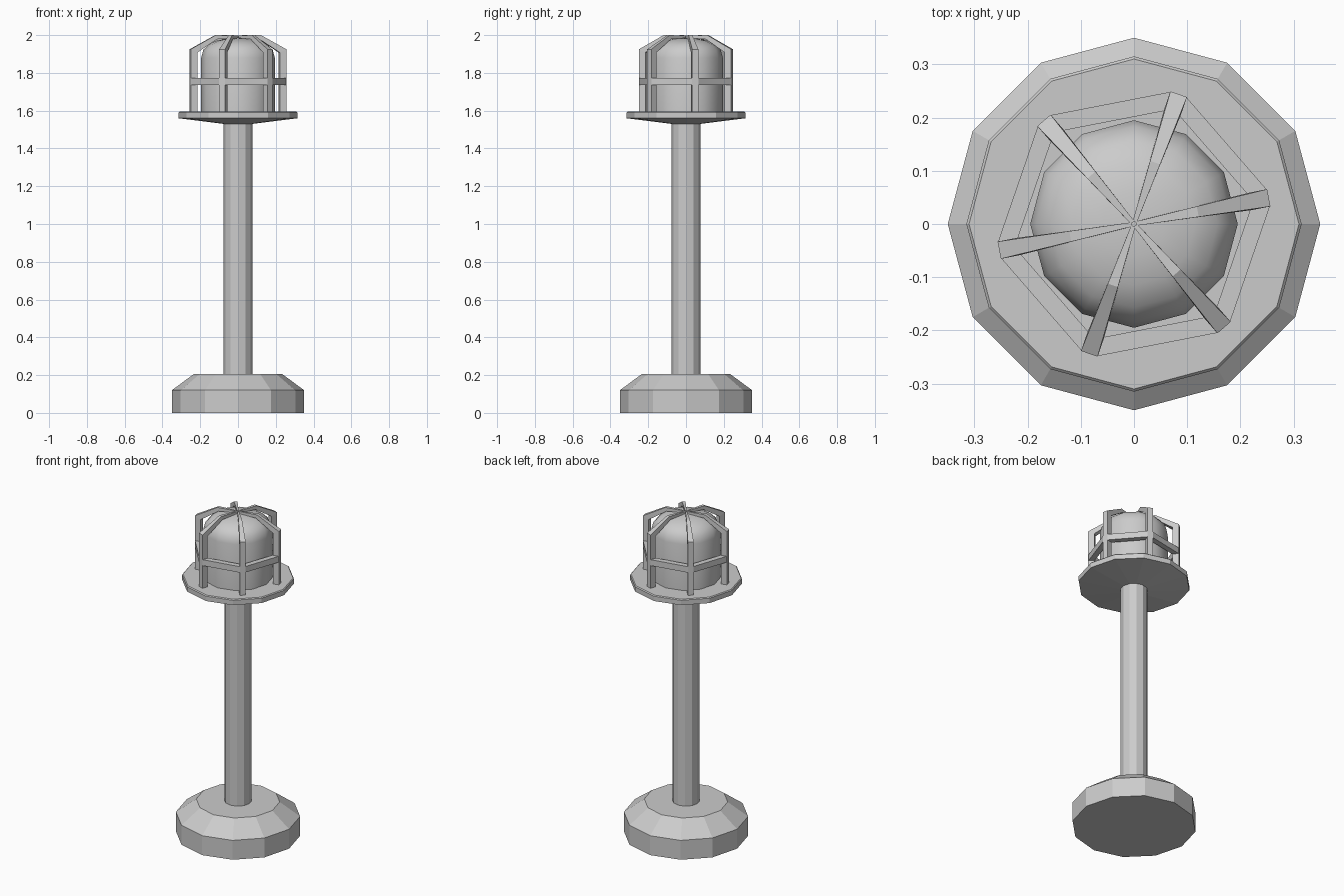
import bpy
import bmesh
from math import sin, cos, radians, tau

if "Cube" in bpy.data.objects:
    bpy.data.objects.remove(bpy.data.objects["Cube"])

SIDES = 12
BAR_ANGLE = radians(11)


def make_object(name, bm):
    bmesh.ops.recalc_face_normals(bm, faces=bm.faces[:])
    mesh = bpy.data.meshes.new(name)
    bm.to_mesh(mesh)
    bm.free()
    obj = bpy.data.objects.new(name, mesh)
    bpy.context.collection.objects.link(obj)
    return obj


def skin(bm, loops, closed=False):
    """Join equal-length vertex loops with quads; cap or close the ends."""
    n = len(loops[0])
    pairs = list(zip(loops, loops[1:]))
    if closed:
        pairs.append((loops[-1], loops[0]))
    for a, b in pairs:
        for i in range(n):
            j = (i + 1) % n
            bm.faces.new((a[i], a[j], b[j], b[i]))
    if not closed:
        bm.faces.new(loops[0])
        bm.faces.new(loops[-1])


def lathe(name, profile):
    """Stack of 12-sided rings from (radius, z) points, capped at both ends."""
    bm = bmesh.new()
    loops = [[bm.verts.new((r * cos(tau * i / SIDES), r * sin(tau * i / SIDES), z))
              for i in range(SIDES)] for r, z in profile]
    skin(bm, loops)
    return make_object(name, bm)


# Foot, pole and lamp tray
lathe("base", [(0.35, 0), (0.35, 0.12), (0.235, 0.205)])
lathe("pole", [(0.077, 0.2), (0.077, 1.54)])
lathe("lamp_tray", [(0.077, 1.53), (0.315, 1.56), (0.315, 1.59), (0.31, 1.595)])

# Smooth glass dome
dome = lathe("lamp_dome", [(0.195, 1.59), (0.195, 1.88), (0.184, 1.92), (0.157, 1.95),
                           (0.115, 1.97), (0.06, 1.981), (0.01, 1.983)])
bpy.context.view_layer.objects.active = dome
dome.select_set(True)
bpy.ops.object.shade_smooth_by_angle(angle=radians(40))
dome.select_set(False)

# Six bent guard bars: (outer r, outer z, inner r, inner z, half width)
BAR = [(0.258, 1.592, 0.222, 1.592, 0.0165),
       (0.258, 1.925, 0.222, 1.908, 0.0165),
       (0.122, 2.0, 0.115, 1.978, 0.010),
       (0.004, 1.997, 0.004, 1.985, 0.004)]
for k in range(6):
    a = BAR_ANGLE + k * tau / 6
    bm = bmesh.new()
    loops = []
    for ro, zo, ri, zi, w in BAR:
        corners = [(ro, -w, zo), (ro, w, zo), (ri, w, zi), (ri, -w, zi)]
        loops.append([bm.verts.new((x * cos(a) - y * sin(a), x * sin(a) + y * cos(a), z))
                      for x, y, z in corners])
    skin(bm, loops)
    make_object(f"guard_bar_{k + 1}", bm)

# Hexagonal guard ring linking the bars
bm = bmesh.new()
loops = []
for k in range(6):
    a = BAR_ANGLE + k * tau / 6
    section = [(0.266, 1.735), (0.266, 1.772), (0.228, 1.772), (0.228, 1.735)]
    # trim corners so the ring ends flush with the bar faces
    for side in (-1, 1):
        loop = []
        for r, z in section:
            x, y = r - 0.008, side * 0.0145
            loop.append(bm.verts.new((x * cos(a) - y * sin(a), x * sin(a) + y * cos(a), z)))
        loops.append(loop)
skin(bm, loops, closed=True)
make_object("guard_ring", bm)
